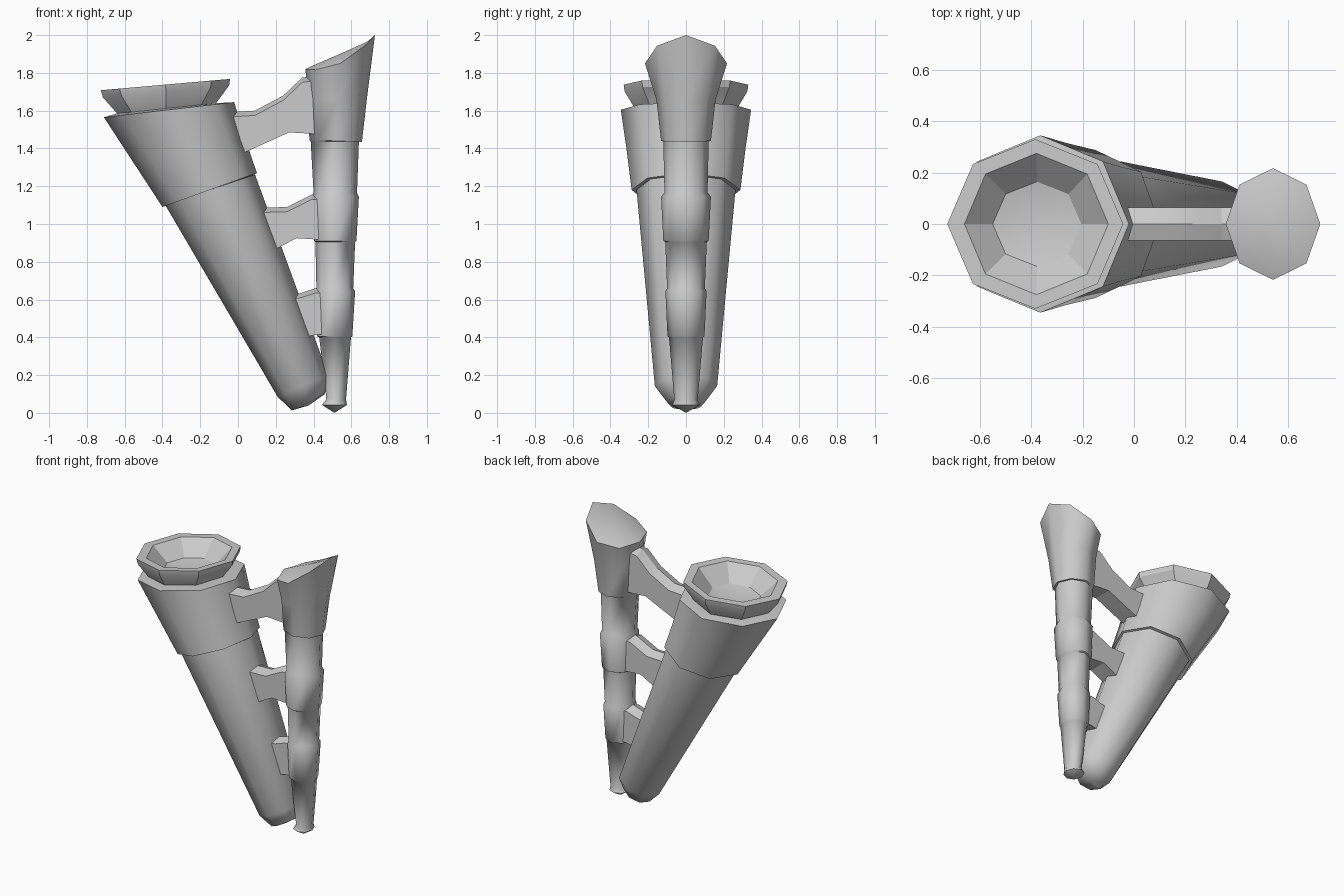
import bpy, bmesh, math

SIDES = 8


def finish(name, bm, angle):
    bmesh.ops.recalc_face_normals(bm, faces=bm.faces)
    me = bpy.data.meshes.new(name)
    bm.to_mesh(me)
    bm.free()
    ob = bpy.data.objects.new(name, me)
    bpy.context.collection.objects.link(ob)
    if angle:
        bpy.ops.object.select_all(action='DESELECT')
        ob.select_set(True)
        bpy.context.view_layer.objects.active = ob
        bpy.ops.object.shade_smooth_by_angle(angle=math.radians(angle))
    return ob


def loft(name, rings, start, end, angle=55):
    """Skin tilted octagons: (left x, left z, right x, right z, half depth, side sag)."""
    bm = bmesh.new()
    loops = []
    for xl, zl, xr, zr, hy, *sag in rings:
        s = sag[0] if sag else 0
        loop = []
        for i in range(SIDES):
            a = 2 * math.pi * i / SIDES
            t = (1 + math.cos(a)) / 2
            loop.append(bm.verts.new((xl + (xr - xl) * t, hy * math.sin(a),
                                      zl + (zr - zl) * t - s * math.sin(a) ** 2)))
        loops.append(loop)
    for a, b in zip(loops, loops[1:]):
        for i in range(SIDES):
            j = (i + 1) % SIDES
            bm.faces.new((a[i], a[j], b[j], b[i]))
    for loop, (x, z) in ((loops[0], start), (loops[-1], end)):
        tip = bm.verts.new((x, 0, z))
        for i in range(SIDES):
            bm.faces.new((loop[i], loop[(i + 1) % SIDES], tip))
    return finish(name, bm, angle)


def strut(name, top, bottom, hy=0.065, crown=0.025):
    """Bridge with a slightly crowned top; both profiles run left to right."""
    bm = bmesh.new()
    slices = []
    for y, lift in ((-hy, 0), (0, crown), (hy, 0)):
        pts = [(x, z + lift) for x, z in top] + bottom[::-1]
        slices.append([bm.verts.new((x, y, z)) for x, z in pts])
    n = len(slices[0])
    for a, b in zip(slices, slices[1:]):
        for i in range(n):
            j = (i + 1) % n
            bm.faces.new((a[i], a[j], b[j], b[i]))
    bm.faces.new(slices[0])
    bm.faces.new(slices[-1])
    return finish(name, bm, 25)


# large slanted tube with rounded foot
loft("large_tube", [
    (.285, .013, .46, .10, .10),
    (.21, .085, .478, .20, .165),
    (-.385, 1.10, .09, 1.262, .262),
], (.375, .04), (-.15, 1.19))

# sleeve around the upper end of the large tube
loft("tube_collar", [
    (-.36, 1.115, .07, 1.255, .24),
    (-.40, 1.09, .10, 1.27, .288),
    (-.56, 1.335, .035, 1.46, .315),
    (-.71, 1.565, -.02, 1.645, .345),
    (-.64, 1.585, -.11, 1.64, .27),
], (-.15, 1.19), (-.37, 1.57))

# flared mouth with a hollow bowl
loft("mouth_bowl", [
    (-.62, 1.55, -.13, 1.60, .25),
    (-.64, 1.585, -.12, 1.635, .27),
    (-.715, 1.67, -.047, 1.733, .325),
    (-.727, 1.708, -.042, 1.768, .33),
    (-.66, 1.714, -.10, 1.762, .275),
    (-.55, 1.62, -.205, 1.65, .165),
], (-.375, 1.53), (-.38, 1.60), 25)

# slim banded pipe with a slanted, flared head
loft("slim_pipe", [
    (.445, .042, .577, .042, .073),
    (.468, .072, .572, .072, .062),
    (.43, .40, .598, .40, .09),
    (.418, .405, .605, .405, .098),
    (.408, .645, .62, .645, .109),
    (.415, .66, .61, .66, .10),
    (.41, .905, .62, .905, .11),
    (.402, .91, .627, .91, .12),
    (.393, 1.145, .64, 1.145, .132),
    (.40, 1.165, .63, 1.165, .114),
    (.385, 1.437, .64, 1.437, .12),
    (.378, 1.445, .656, 1.435, .132),
    (.37, 1.66, .682, 1.66, .157),
    (.357, 1.82, .725, 2.0, .217, .06),
    (.395, 1.838, .695, 1.97, .17, .03),
], (.511, 0), (.55, 1.905))

# three bridges joining the pipes
strut("upper_strut",
      [(-.07, 1.565), (.09, 1.575), (.24, 1.655), (.34, 1.75), (.42, 1.76)],
      [(-.02, 1.36), (.05, 1.385), (.27, 1.485), (.44, 1.475)])
strut("middle_strut",
      [(.10, 1.06), (.26, 1.065), (.39, 1.13), (.46, 1.13)],
      [(.16, .85), (.215, .875), (.31, .925), (.46, .915)])
strut("lower_strut",
      [(.26, .595), (.335, .61), (.41, .635), (.47, .635)],
      [(.34, .40), (.37, .405), (.42, .415), (.47, .415)])
